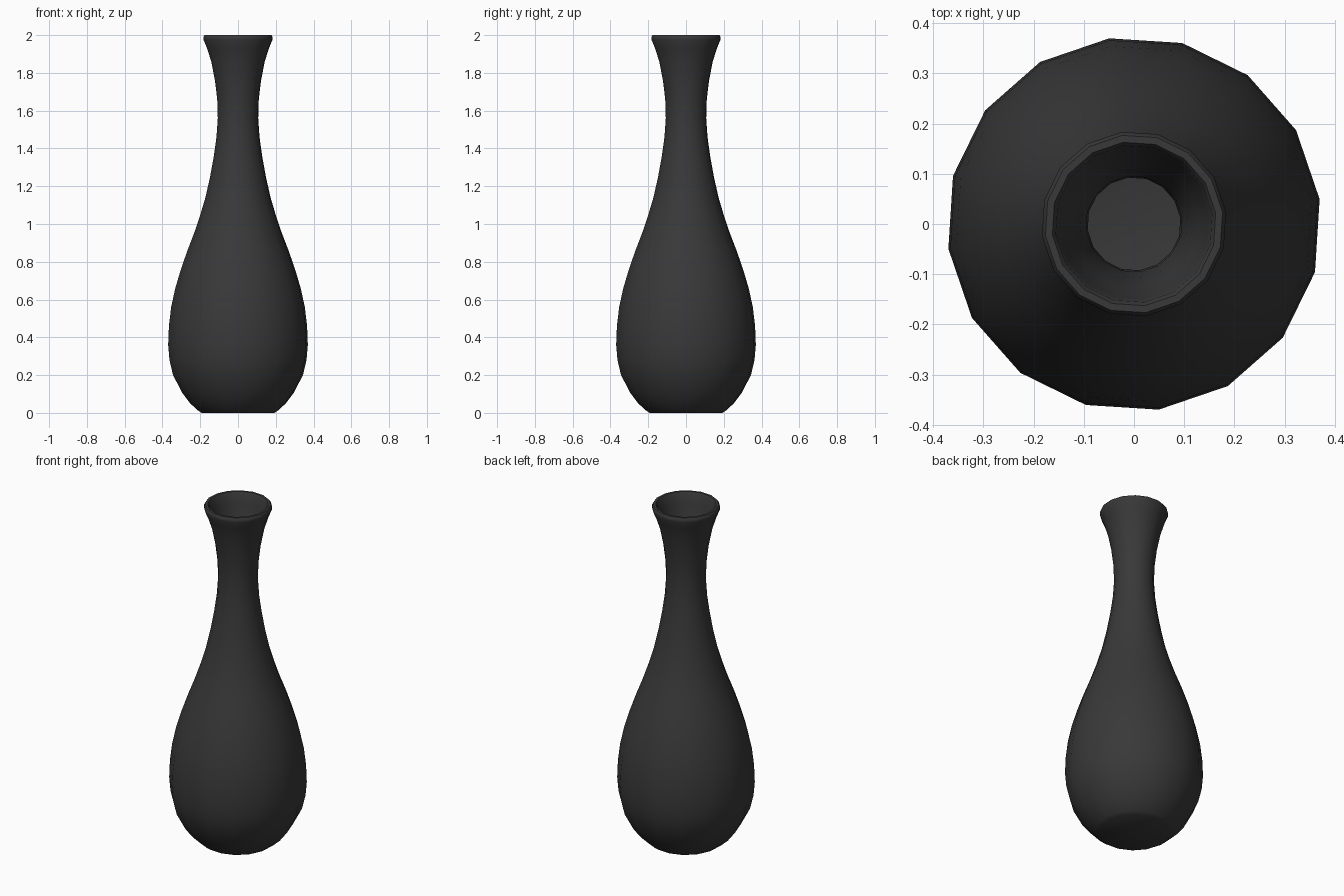
import bpy, bmesh, math

if "Cube" in bpy.data.objects:
    bpy.data.objects.remove(bpy.data.objects["Cube"])

SIDES = 16
TURN = math.radians(7.6)

# Outer silhouette (radius, height), from foot to lip
outer = [(0.195, 0.0), (0.213, 0.012), (0.255, 0.05), (0.297, 0.105), (0.347, 0.2),
         (0.366, 0.28), (0.373, 0.36), (0.369, 0.46), (0.357, 0.56), (0.335, 0.66),
         (0.305, 0.76), (0.270, 0.86), (0.235, 0.95), (0.204, 1.04), (0.174, 1.14),
         (0.149, 1.25), (0.129, 1.36), (0.115, 1.46), (0.108, 1.56), (0.111, 1.66),
         (0.123, 1.76), (0.143, 1.86), (0.165, 1.93), (0.184, 1.975)]
# Rounded lip
lip = [(0.185, 1.99), (0.178, 2.0), (0.164, 2.0), (0.157, 1.99)]
# Inner wall follows the outer one down to the floor
WALL = 0.015
inner = [(r - WALL, z) for r, z in reversed(outer[2:-1])]
inner.append((0.2, 0.03))


def lathe(name, profile):
    """Revolve a profile into a shell capped at both ends."""
    bm = bmesh.new()
    rings = []
    for r, z in profile:
        angles = [TURN + 2 * math.pi * i / SIDES for i in range(SIDES)]
        rings.append([bm.verts.new((r * math.cos(a), r * math.sin(a), z)) for a in angles])
    for low, high in zip(rings, rings[1:]):
        for i in range(SIDES):
            j = (i + 1) % SIDES
            bm.faces.new((low[i], low[j], high[j], high[i]))
    bm.faces.new(list(reversed(rings[0])))   # underside
    bm.faces.new(rings[-1])                  # inside floor
    mesh = bpy.data.meshes.new(name)
    bm.to_mesh(mesh)
    bm.free()
    obj = bpy.data.objects.new(name, mesh)
    bpy.context.collection.objects.link(obj)
    return obj


vase = lathe("vase", outer + lip + inner)

# Dark glaze
glaze = bpy.data.materials.new("dark_glaze")
glaze.diffuse_color = (0.04, 0.04, 0.04, 1)
glaze.use_nodes = True
glaze.node_tree.nodes["Principled BSDF"].inputs["Base Color"].default_value = glaze.diffuse_color
vase.data.materials.append(glaze)

# Smooth walls, crisp foot
bpy.context.view_layer.objects.active = vase
vase.select_set(True)
bpy.ops.object.shade_smooth_by_angle(angle=math.radians(40))
